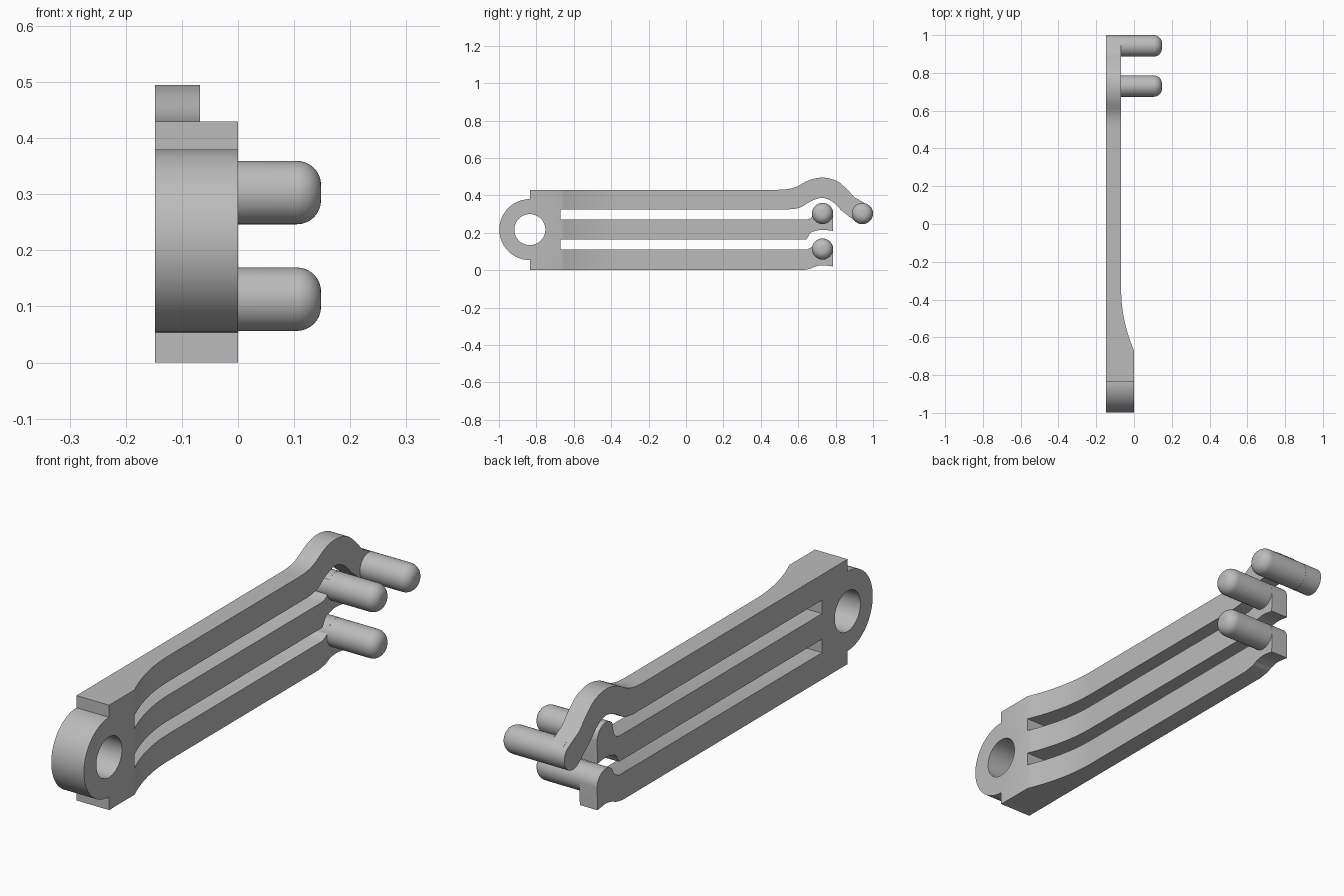
import bpy, bmesh
from math import cos, sin, pi, radians
from mathutils import Matrix, Vector

cube = bpy.data.objects.get("Cube")
if cube:
    bpy.data.objects.remove(cube)

BACK, ARM_FACE, PIN_END = -0.148, -0.068, 0.148
EYE = (-0.835, 0.217)
PIN_R = 0.057
PINS = {"lower_pin": (0.73, 0.113), "middle_pin": (0.73, 0.303), "upper_pin": (0.943, 0.303)}

grey = bpy.data.materials.new("plain grey")
grey.use_nodes = True
grey.diffuse_color = (0.5, 0.5, 0.5, 1)
grey.node_tree.nodes["Principled BSDF"].inputs["Base Color"].default_value = (0.5, 0.5, 0.5, 1)


def arc(center, r, start, end, n):
    angles = [radians(start + (end - start) * i / n) for i in range(n + 1)]
    return [(center[0] + r * cos(a), center[1] + r * sin(a)) for a in angles]


def smooth(points, steps=5):
    """Catmull-Rom curve through the points."""
    p = [Vector(q) for q in points]
    p = [p[0]] + p + [p[-1]]
    out = []
    for a, b, c, d in zip(p, p[1:], p[2:], p[3:]):
        for i in range(steps):
            t = i / steps
            out.append(b + (c - a) * t / 2 + (2 * a - 5 * b + 4 * c - d) * t * t / 2
                       + (3 * b - a - 3 * c + d) * t ** 3 / 2)
    return [tuple(q) for q in out] + [tuple(p[-1])]


def finish(bm, name):
    bmesh.ops.recalc_face_normals(bm, faces=bm.faces)
    mesh = bpy.data.meshes.new(name)
    bm.to_mesh(mesh)
    bm.free()
    mesh.materials.append(grey)
    obj = bpy.data.objects.new(name, mesh)
    bpy.context.collection.objects.link(obj)
    return obj


def prism(name, points, offset):
    bm = bmesh.new()
    face = bm.faces.new([bm.verts.new(p) for p in points])
    made = bmesh.ops.extrude_face_region(bm, geom=[face])["geom"]
    bmesh.ops.translate(bm, vec=offset, verts=[v for v in made if isinstance(v, bmesh.types.BMVert)])
    return finish(bm, name)


def cylinder(name, center, r, x0, x1, tip=0):
    bm = bmesh.new()
    place = Matrix.Translation(((x0 + x1) / 2, *center)) @ Matrix.Rotation(pi / 2, 4, "Y")
    bmesh.ops.create_cone(bm, cap_ends=True, segments=48, radius1=r, radius2=r, depth=x1 - x0, matrix=place)
    if tip:
        rim = [e for e in bm.edges if all(v.co.x > x1 - 0.001 for v in e.verts)]
        bmesh.ops.bevel(bm, geom=rim, offset=tip, segments=8, profile=0.5, affect="EDGES")
    return finish(bm, name)


def shade(obj):
    bpy.ops.object.select_all(action="DESELECT")
    obj.select_set(True)
    bpy.context.view_layer.objects.active = obj
    bpy.ops.object.shade_smooth_by_angle(angle=radians(30))


def cut(obj, tool, operation):
    mod = obj.modifiers.new(operation.lower(), "BOOLEAN")
    mod.object, mod.operation, mod.solver = tool, operation, "EXACT"
    bpy.context.view_layer.objects.active = obj
    bpy.ops.object.modifier_apply(modifier=mod.name)
    bpy.data.objects.remove(tool)


def finger(bottom, top, pin, start):
    """Outline of a finger: along its underside, round its tip, back to the root."""
    y, z = pin
    under = smooth([(start, bottom), (0.665, z - 0.105), (0.69, z - 0.094), (0.73, z - 0.087), (0.785, z - 0.093)])
    hump = arc((y, z), PIN_R, 0, 135, 12)
    neck = smooth([hump[-1], (0.674, top + 0.016), (0.645, top)], 4)[1:]
    return under + hump + neck + [(-0.67, top)]


# Side outline: eye, two fingers, then the arched finger
outline = arc(EYE, 0.163, 90, 270, 40) + [(-0.835, 0)]
outline += finger(0, 0.11, PINS["lower_pin"], 0.62)
outline += [(-0.67, 0.165)] + finger(0.165, 0.27, PINS["middle_pin"], 0.645)
outline += [(-0.67, 0.325)]
outline += smooth([(0.55, 0.325), (0.61, 0.335), (0.67, 0.37), (0.73, 0.387), (0.785, 0.365), (0.83, 0.32)])
outline += arc(PINS["upper_pin"], PIN_R, -135, 45, 18)
outline += smooth([(0.90, 0.39), (0.85, 0.443), (0.8, 0.48), (0.73, 0.495), (0.66, 0.482),
                   (0.59, 0.446), (0.54, 0.433), (0.49, 0.43)])
outline += [(-0.835, 0.43)]
body = prism("forked_arm", [(BACK, y, z) for y, z in outline], (-BACK, 0, 0))

# Thickness: full at the eye, curving down to the thin fingers
depth = [(BACK - 0.1, -1.1), (0.1, -1.1), (0.1, -0.67), (0, -0.67)]
for i in range(1, 17):
    t = 1 - i / 16
    depth.append((ARM_FACE - ARM_FACE * t * t, -0.35 - 0.32 * t))
depth += [(ARM_FACE, 1.1), (BACK - 0.1, 1.1)]
cut(body, prism("thickness_cutter", [(x, y, -0.1) for x, y in depth], (0, 0, 0.8)), "INTERSECT")
cut(body, cylinder("eye_cutter", EYE, 0.083, -0.3, 0.2), "DIFFERENCE")
shade(body)

# Pins with rounded tips
for name, center in PINS.items():
    shade(cylinder(name, center, PIN_R - 0.0005, BACK + 0.02, PIN_END, tip=0.043))
